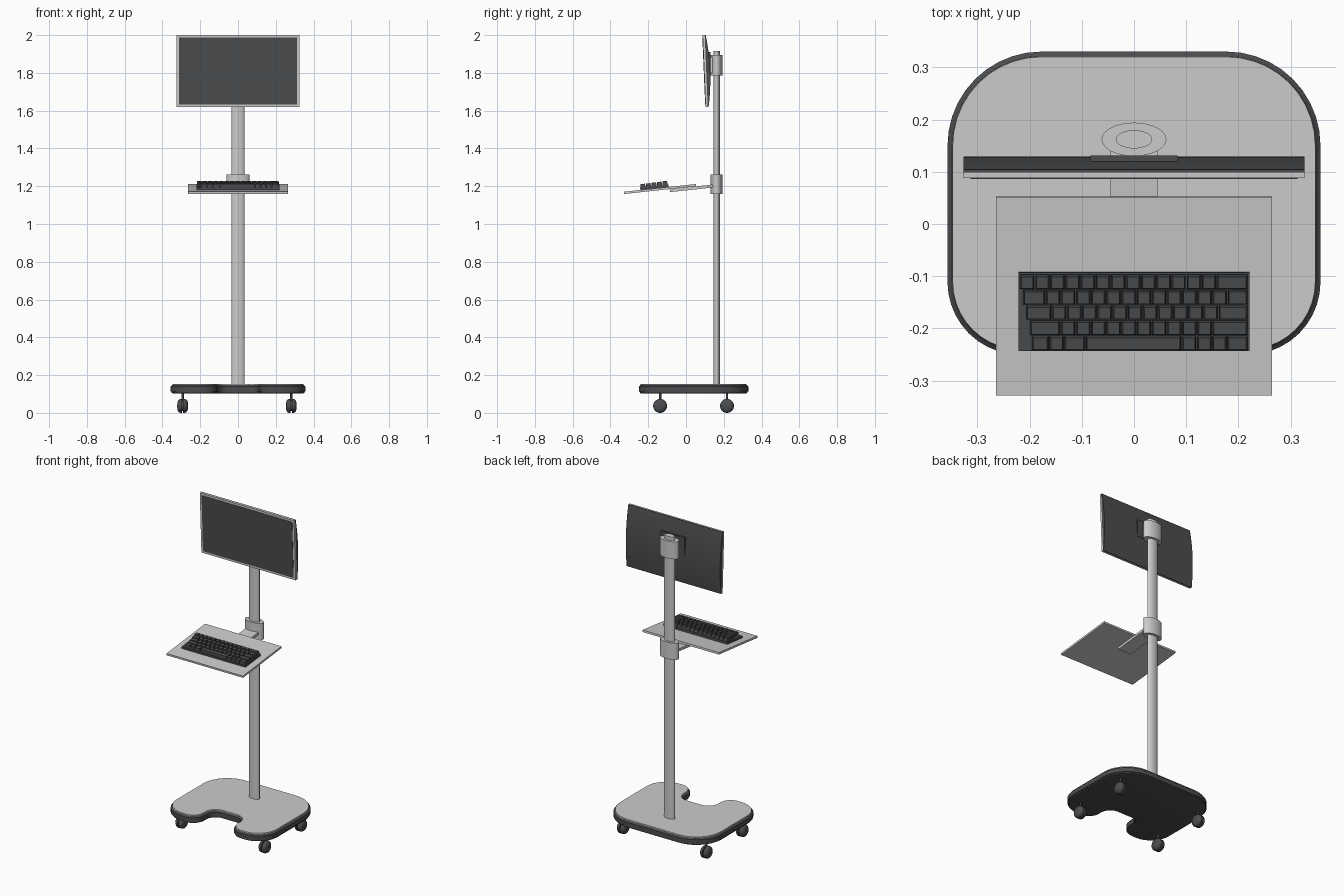
import bpy, bmesh, math
from mathutils import Matrix, Vector

if "Cube" in bpy.data.objects:
    bpy.data.objects.remove(bpy.data.objects["Cube"])

dark = bpy.data.materials.new("dark_plastic")
dark.diffuse_color = (0.07, 0.073, 0.078, 1)
dark.use_nodes = True
dark.node_tree.nodes["Principled BSDF"].inputs["Base Color"].default_value = dark.diffuse_color


def finish(name, bm, mat=None, xf=None):
    if xf:
        bm.transform(xf)
    bmesh.ops.recalc_face_normals(bm, faces=bm.faces)
    me = bpy.data.meshes.new(name)
    bm.to_mesh(me)
    bm.free()
    me.polygons.foreach_set("use_smooth", [True] * len(me.polygons))
    me.set_sharp_from_angle(angle=math.radians(30))
    ob = bpy.data.objects.new(name, me)
    bpy.context.collection.objects.link(ob)
    if mat:
        me.materials.append(mat)
    return ob


def loft(bm, loops):
    """Skin a stack of equal-length closed loops and cap both ends."""
    rings = [[bm.verts.new(p) for p in lp] for lp in loops]
    n = len(rings[0])
    for a, b in zip(rings, rings[1:]):
        for i in range(n):
            bm.faces.new((a[i], a[(i + 1) % n], b[(i + 1) % n], b[i]))
    bm.faces.new(rings[0][::-1])
    bm.faces.new(rings[-1])


def rect(x0, x1, y0, y1, z, d=0):
    return [(x0 + d, y0 + d, z), (x1 - d, y0 + d, z), (x1 - d, y1 - d, z), (x0 + d, y1 - d, z)]


def box(name, x, y, z, mat=None, xf=None):
    bm = bmesh.new()
    loft(bm, [rect(*x, *y, z[0]), rect(*x, *y, z[1])])
    return finish(name, bm, mat, xf)


def ellipse_post(name, rx, ry, z0, z1):
    bm = bmesh.new()
    ang = [2 * math.pi * i / 40 for i in range(40)]
    loft(bm, [[(rx * math.cos(a), 0.162 + ry * math.sin(a), z) for a in ang] for z in (z0, z1)])
    return finish(name, bm)


def rounded(corners, steps=10):
    """Round every corner (x, y, radius) of a right-angled outline."""
    pts = []
    n = len(corners)
    for i, (x, y, r) in enumerate(corners):
        p = Vector((x, y))
        a = (Vector(corners[i - 1][:2]) - p).normalized()
        b = (Vector(corners[(i + 1) % n][:2]) - p).normalized()
        c = p + (a + b) * r
        for k in range(steps + 1):
            t = math.pi / 2 * k / steps
            pts.append(c - b * r * math.cos(t) - a * r * math.sin(t))
    return pts


def inset(pts, d, z):
    out = []
    n = len(pts)
    for i, p in enumerate(pts):
        t = (pts[(i + 1) % n] - pts[i - 1]).normalized()
        out.append((p.x - t.y * d, p.y + t.x * d, z))
    return out


# Base: U-shaped deck with a dark bumper rim
W, F, B, H, N = 0.357, -0.25, 0.33, 0.11, -0.09
outline = rounded([(-W, F, 0.139), (-H, F, 0.08), (-H, N, 0.06), (H, N, 0.06),
                   (H, F, 0.08), (W, F, 0.139), (W, B, 0.18), (-W, B, 0.18)])
bm = bmesh.new()
loft(bm, [inset(outline, d, z) for d, z in
          ((0.012, 0.103), (0.006, 0.105), (0.005, 0.112), (0, 0.113), (0, 0.140), (0.004, 0.142), (0.009, 0.148))])
finish("base_bumper", bm, dark)
bm = bmesh.new()
loft(bm, [inset(outline, 0.009, 0.146), inset(outline, 0.010, 0.153)])
finish("base_deck", bm)

# Casters: twin domed wheels, hub and stem
profile = [(0.003, 0.037), (0.012, 0.037), (0.019, 0.034), (0.025, 0.027), (0.028, 0.016), (0.029, 0.004)]
ang = [2 * math.pi * i / 28 for i in range(28)]
for fx, cx in (("left", -0.293), ("right", 0.282)):
    for fy, cy in (("front", -0.137), ("rear", 0.217)):
        bm = bmesh.new()
        for s in (-1, 1):
            loft(bm, [[(s * x, r * math.cos(a), r * math.sin(a)) for a in ang] for x, r in profile])
        loft(bm, [[(x, 0.028 * math.cos(a), 0.028 * math.sin(a)) for a in ang] for x in (-0.004, 0.004)])
        loft(bm, [[(0.006 * math.cos(a), 0.006 * math.sin(a), z) for a in ang] for z in (0.02, 0.07)])
        finish(f"caster_{fy}_{fx}", bm, dark, Matrix.Translation((cx, cy, 0.037)))

# Column and sliding collars
ellipse_post("column", 0.035, 0.0175, 0.148, 1.917)
ellipse_post("tray_collar", 0.062, 0.032, 1.158, 1.262)
ellipse_post("monitor_collar", 0.062, 0.032, 1.787, 1.895)

# Tilted tray and its support arm
tilt = Matrix.Translation((0, -0.327, 1.159)) @ Matrix.Rotation(math.radians(6.1), 4, "X")
box("keyboard_tray", (-0.264, 0.264), (0, 0.382), (0, 0.012), None, tilt)
box("tray_arm", (-0.045, 0.045), (0.242, 0.472), (-0.016, -0.0003), None, tilt)

# Keyboard: plate plus five rows of tapered keys
box("keyboard_plate", (-0.221, 0.221), (0.087, 0.238), (0.012, 0.024), dark, tilt)
one = 0.029
rows = [  # left edge, key widths in units; last key fills to the right edge
    (-0.219, [1] * 13), (-0.213, [1.5] + [1] * 12), (-0.207, [1.7] + [1] * 11),
    (-0.200, [2.05] + [1] * 10), (-0.196, [1.15, 1, 1.4, 6.35, 1, 1, 1])]
bm = bmesh.new()
for i, (x, widths) in enumerate(rows):
    y1 = 0.2345 - i * 0.0295
    top = 0.045 - 0.0008 * min(i, 3)
    edges = [x]
    for w in widths:
        edges.append(edges[-1] + w * one)
    edges.append(0.218)
    for a, b in zip(edges, edges[1:]):
        r = (a + 0.001, b - 0.001, y1 - 0.0275, y1)
        loft(bm, [rect(*r, 0.023), rect(*r, 0.030), rect(*r, top, 0.0025)])
finish("keyboard_keys", bm, dark, tilt)

# Monitor: light frame, dark screen, curved back shell
lean = Matrix.Translation((0, 0.096, 1.81)) @ Matrix.Rotation(math.radians(2.4), 4, "X")
box("monitor_frame", (-0.326, 0.326), (0, 0.011), (-0.19, 0.19), None, lean)
box("monitor_screen", (-0.313, 0.313), (-0.002, 0.004), (-0.177, 0.177), dark, lean)
arc = [(0.016 + 0.016 * (1 - (k / 8) ** 2), 0.19 * k / 8) for k in range(-8, 9)]
arc = [(0.0105, -0.19)] + arc + [(0.0105, 0.19)]
bm = bmesh.new()
loft(bm, [[(x, y, z) for y, z in arc] for x in (-0.326, 0.326)])
finish("monitor_back", bm, dark, lean)

# Monitor mount
box("mount_plate", (-0.083, 0.083), (0.11, 0.131), (1.80, 1.91), dark)
box("mount_neck", (-0.045, 0.045), (0.125, 0.150), (1.80, 1.885))
